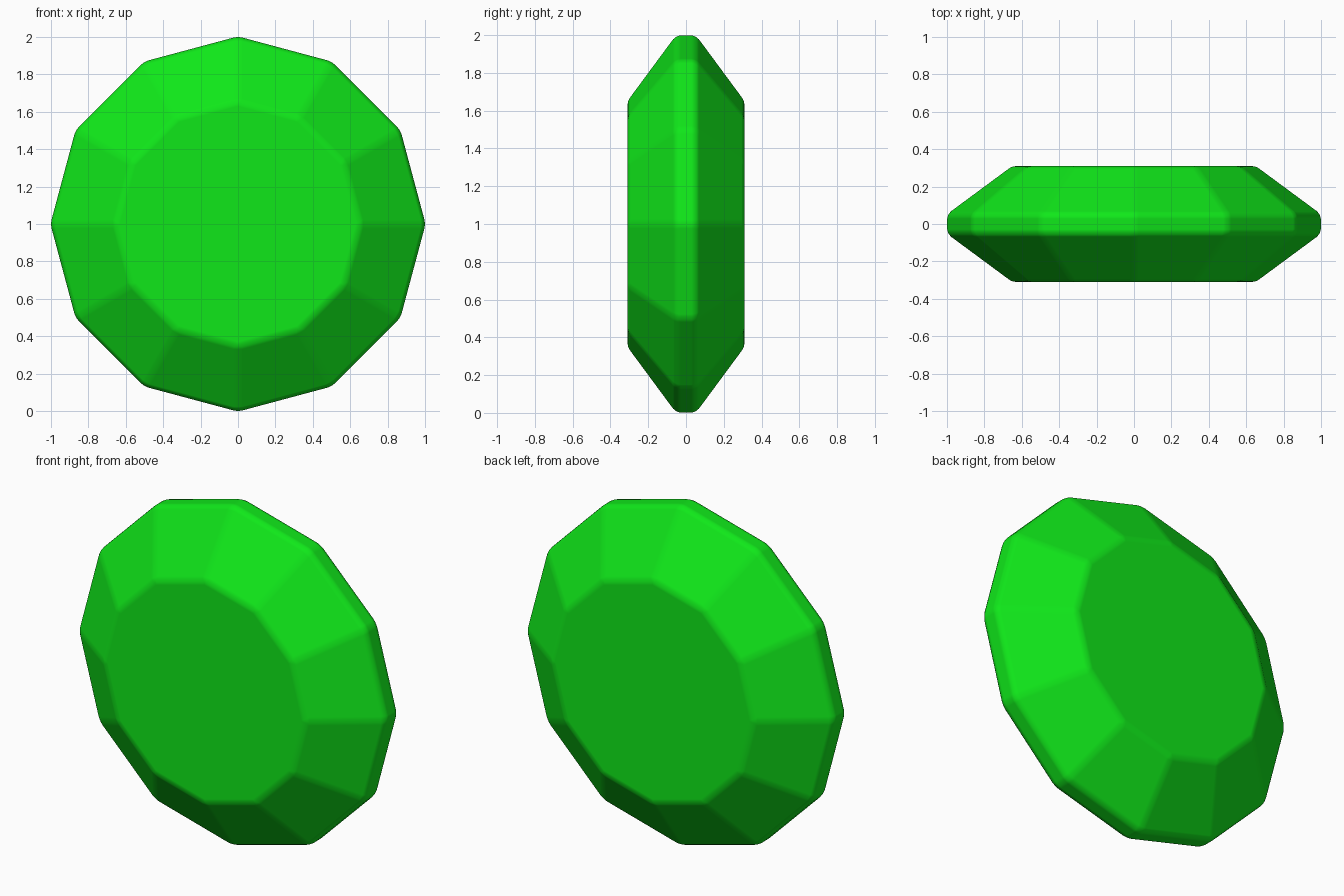
import bpy, bmesh
from math import cos, sin, pi

if "Cube" in bpy.data.objects:
    bpy.data.objects.remove(bpy.data.objects["Cube"])

SIDES = 12
# (radius, y) profile from front table to back table
PROFILE = [(0.655, -0.31), (1.003, -0.053), (1.003, 0.053), (0.655, 0.31)]

# Faceted disc gem standing on edge
bm = bmesh.new()
rings = []
for r, y in PROFILE:
    rings.append([bm.verts.new((r * cos(2 * pi * i / SIDES), y,
                                1 + r * sin(2 * pi * i / SIDES)))
                  for i in range(SIDES)])
for a, b in zip(rings, rings[1:]):
    for i in range(SIDES):
        j = (i + 1) % SIDES
        bm.faces.new((a[i], a[j], b[j], b[i]))
bm.faces.new(rings[0])
bm.faces.new(rings[-1])
bmesh.ops.recalc_face_normals(bm, faces=bm.faces)
for f in bm.faces:
    f.smooth = True
mesh = bpy.data.meshes.new("gem")
bm.to_mesh(mesh)
bm.free()
gem = bpy.data.objects.new("gem", mesh)
bpy.context.collection.objects.link(gem)

# Softened edges with flat facets
bevel = gem.modifiers.new("soft_edges", 'BEVEL')
bevel.width = 0.025
bevel.segments = 3
bevel.limit_method = 'NONE'
bevel.harden_normals = True

# Green material
mat = bpy.data.materials.new("green")
mat.diffuse_color = (0.005, 0.8, 0.01, 1)
mat.use_nodes = True
mat.node_tree.nodes["Principled BSDF"].inputs["Base Color"].default_value = mat.diffuse_color
mesh.materials.append(mat)
